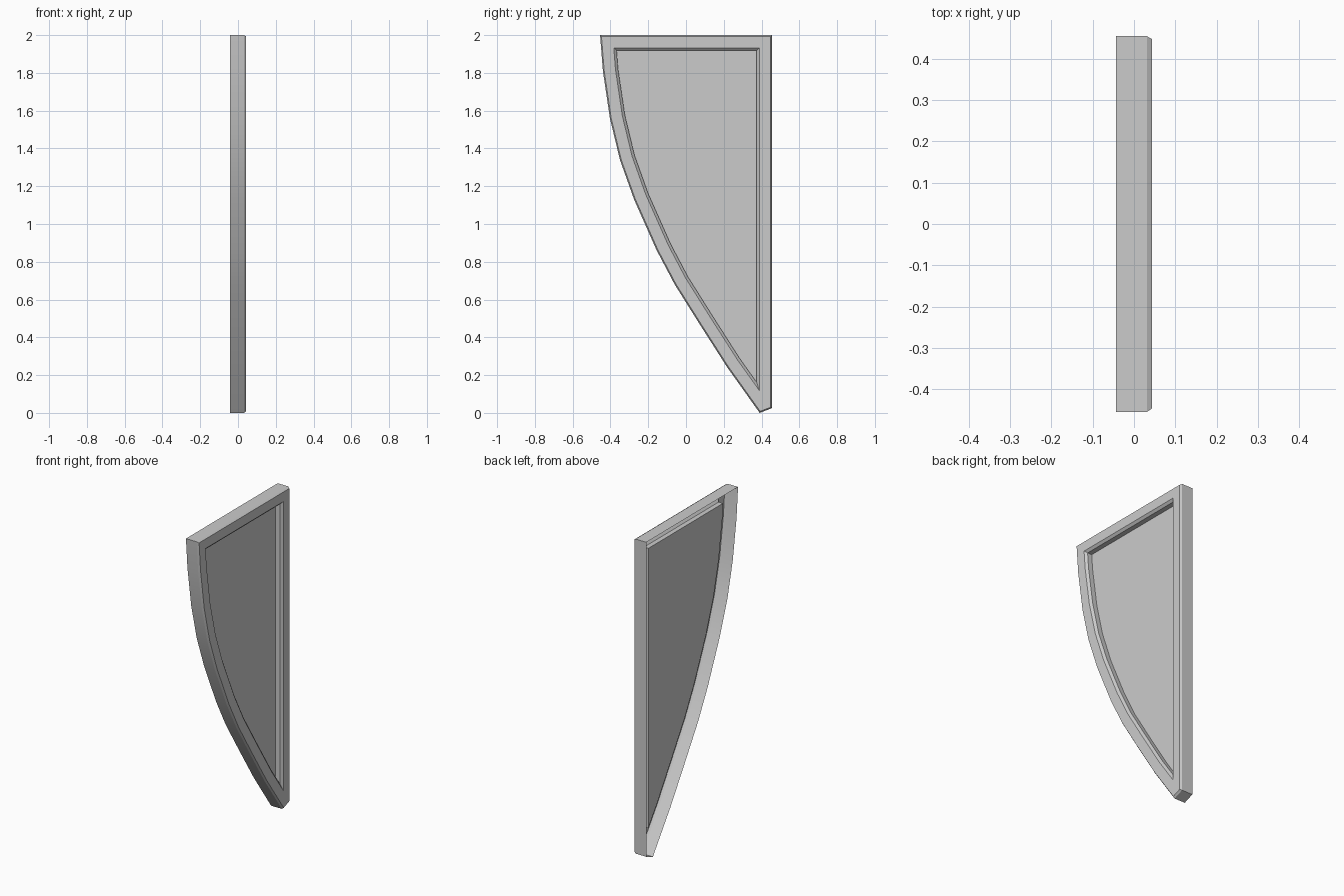
import bpy, bmesh
from mathutils import Vector
from mathutils.geometry import intersect_line_line_2d as _seg

old = bpy.data.objects.get("Cube")
if old:
    bpy.data.objects.remove(old, do_unlink=True)

grey = bpy.data.materials.new("plain grey")
grey.use_nodes = True
grey.diffuse_color = (0.6, 0.6, 0.6, 1)
grey.node_tree.nodes["Principled BSDF"].inputs["Base Color"].default_value = (0.6, 0.6, 0.6, 1)

# Curved leading edge from top to tip, as (y, z)
curve = [(-.455, 2), (-.44, 1.81), (-.403, 1.56), (-.35, 1.34), (-.275, 1.13),
         (-.155, .86), (-.06, .68), (.075, .465), (.217, .243)]
outline = [Vector(p) for p in curve + [(.39, 0), (.455, .025), (.455, 2)]]
pointed = [Vector(p) for p in curve + [(.455, -.091), (.455, 2)]]


def inset(points, d):
    """Move every side of a counterclockwise outline inward by d."""
    result = []
    for i, p in enumerate(points):
        a = (p - points[i - 1]).normalized()
        b = (points[(i + 1) % len(points)] - p).normalized()
        na, nb = Vector((-a.y, a.x)), Vector((-b.y, b.x))
        result.append(p + (na + nb) * d / (1 + na.dot(nb)))
    return result


def split_tip(points):
    """Double the lower tip so it pairs with the blunt outer tip."""
    return points[:-1] + [points[-2]] + points[-1:]


def build(name, rings, cap=False):
    """Skin a list of (x, outline) rings; optionally close the last one."""
    bm = bmesh.new()
    loops = [[bm.verts.new((x, p.x, p.y)) for p in pts] for x, pts in rings]
    for a, b in zip(loops, loops[1:]):
        for i in range(len(a)):
            j = (i + 1) % len(a)
            bm.faces.new((a[i], a[j], b[j], b[i]))
    if cap:
        bm.faces.new(loops[-1])
    bmesh.ops.remove_doubles(bm, verts=bm.verts, dist=1e-5)
    mesh = bpy.data.meshes.new(name)
    bm.to_mesh(mesh)
    bm.free()
    mesh.materials.append(grey)
    obj = bpy.data.objects.new(name, mesh)
    bpy.context.collection.objects.link(obj)
    bpy.ops.object.select_all(action='DESELECT')
    obj.select_set(True)
    bpy.context.view_layer.objects.active = obj
    bpy.ops.object.shade_smooth_by_angle(angle=0.5)


BACK, EDGE, FACE, STEP, PANEL = -.043, .031, .043, .03, 0
opening = inset(pointed, .067)
recess = inset(pointed, .081)

# Open-backed border: side wall, chamfer and flat face
build("border_frame", [(BACK, outline), (EDGE, outline),
                       (FACE, inset(outline, .007)), (FACE, split_tip(opening))])
# Recessed panel with its sloped lip
build("recessed_panel", [(FACE, opening), (STEP, recess), (PANEL, recess)], cap=True)
